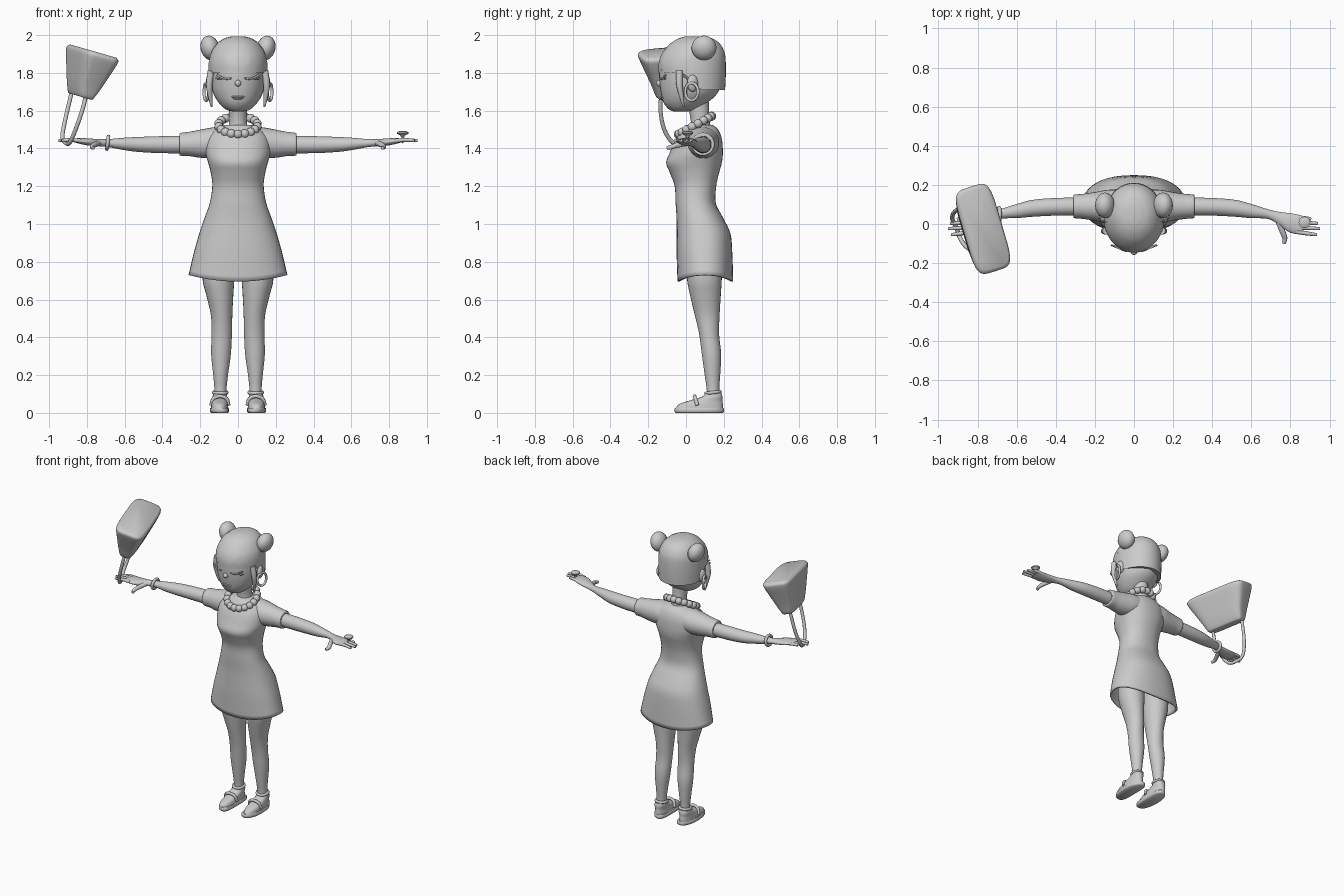
import bpy, bmesh, math
from mathutils import Vector, Matrix

if "Cube" in bpy.data.objects:
    bpy.data.objects.remove(bpy.data.objects["Cube"])

grey = bpy.data.materials.new("plain_grey")
grey.diffuse_color = (0.6, 0.6, 0.6, 1)
grey.use_nodes = True
grey.node_tree.nodes["Principled BSDF"].inputs["Base Color"].default_value = grey.diffuse_color


def finish(name, bm, angle=50):
    bmesh.ops.recalc_face_normals(bm, faces=bm.faces[:])
    me = bpy.data.meshes.new(name)
    bm.to_mesh(me)
    bm.free()
    ob = bpy.data.objects.new(name, me)
    bpy.context.collection.objects.link(ob)
    me.materials.append(grey)
    bpy.ops.object.select_all(action='DESELECT')
    ob.select_set(True)
    bpy.context.view_layer.objects.active = ob
    bpy.ops.object.shade_smooth_by_angle(angle=math.radians(angle))
    return ob


def spline(rows, steps):
    """Smooth interpolation through rows of numbers."""
    out = []
    for i in range(len(rows) - 1):
        p = [Vector(rows[min(max(j, 0), len(rows) - 1)]) for j in range(i - 1, i + 3)]
        for k in range(steps):
            t = k / steps
            m1, m2 = (p[2] - p[0]) / 2, (p[3] - p[1]) / 2
            out.append((2*t**3 - 3*t*t + 1)*p[1] + (t**3 - 2*t*t + t)*m1
                       + (3*t*t - 2*t**3)*p[2] + (t**3 - t*t)*m2)
    return out + [Vector(rows[-1])]


def loft(name, rows, axis='z', n=28, power=2.0, steps=4, side=1, warp=None, caps=(1, 1), keep=None):
    """Rows: position on axis, two centre values, two radii."""
    bm = bmesh.new()
    rings = []
    for t, a, b, ra, rb in spline([Vector(r) for r in rows], steps):
        ring = []
        for i in range(n):
            c, s = math.cos(2*math.pi*i/n), math.sin(2*math.pi*i/n)
            u = a + ra * math.copysign(abs(c) ** (2/power), c)
            v = b + rb * math.copysign(abs(s) ** (2/power), s)
            co = Vector((u, v, t) if axis == 'z' else (t, u, v))
            if warp:
                co = warp(co)
            ring.append(bm.verts.new((co.x * side, co.y, co.z)))
        rings.append(ring)
    for r0, r1 in zip(rings, rings[1:]):
        for i in range(n):
            bm.faces.new((r0[i], r0[(i+1) % n], r1[(i+1) % n], r1[i]))
    for on, ring in zip(caps, (rings[0], rings[-1])):
        if on:
            bm.faces.new(ring)
    if keep:
        bmesh.ops.delete(bm, geom=[v for v in bm.verts if not keep(v.co)], context='VERTS')
    return finish(name, bm)


def ball(name, loc, size, rot=None, seg=20):
    bm = bmesh.new()
    m = Matrix.Translation(loc) @ (rot or Matrix()) @ Matrix.Diagonal((*size, 1))
    bmesh.ops.create_uvsphere(bm, u_segments=seg, v_segments=seg * 2 // 3, radius=1, matrix=m)
    return finish(name, bm)


def tube(name, pts, r, closed=False, taper=None):
    cu = bpy.data.curves.new(name, 'CURVE')
    cu.dimensions = '3D'
    cu.bevel_depth, cu.bevel_resolution, cu.use_fill_caps = r, 3, True
    path = [Vector(p) for p in pts] if closed else spline([Vector(p) for p in pts], 4)
    sp = cu.splines.new('POLY')
    sp.points.add(len(path) - 1)
    for i, p in enumerate(path):
        sp.points[i].co = (*p, 1)
        sp.points[i].radius = taper(i / (len(path) - 1)) if taper else 1
    sp.use_cyclic_u = closed
    tmp = bpy.data.objects.new(name, cu)
    bpy.context.collection.objects.link(tmp)
    bpy.context.view_layer.update()
    bm = bmesh.new()
    bm.from_mesh(tmp.evaluated_get(bpy.context.evaluated_depsgraph_get()).to_mesh())
    bpy.data.objects.remove(tmp)
    bmesh.ops.remove_doubles(bm, verts=bm.verts[:], dist=1e-5)
    return finish(name, bm)


def hoop(name, c, u, v, r):
    c, u, v = Vector(c), Vector(u), Vector(v)
    return tube(name, [c + u*math.cos(k*math.pi/12) + v*math.sin(k*math.pi/12) for k in range(24)], r, True)


def span(z, rx, front, back):
    return (z, 0, (front + back) / 2, rx, (back - front) / 2)


# Dress with a raised hem at the sides
dress = loft("dress", [
    span(.695, .262, -.045, .25), span(.85, .232, -.05, .245), span(.95, .205, -.05, .235),
    span(1.03, .178, -.05, .198), span(1.11, .15, -.055, .158), span(1.2, .136, -.06, .16),
    span(1.27, .144, -.085, .175), span(1.325, .158, -.105, .19), span(1.38, .172, -.085, .195),
    span(1.45, .165, -.055, .19), span(1.5, .125, -.02, .17), span(1.525, .07, .0, .14)],
    n=40, power=2.25, caps=(0, 1),
    warp=lambda c: c + Vector((0, 0, .035 * (c.x / .262)**2 * max(0, 1 - (c.z - .695) / .2))))
hem = dress.modifiers.new("thickness", 'SOLIDIFY')
hem.thickness, hem.offset = .012, -1

# Neck and head
loft("neck", [(1.48, 0, .08, .056, .058), (1.55, 0, .075, .047, .05), (1.66, 0, .06, .05, .06)])
loft("head", [span(1.595, .02, -.06, .0), span(1.605, .062, -.088, .05), span(1.64, .1, -.118, .11),
              span(1.69, .13, -.132, .165), span(1.75, .143, -.14, .19), span(1.82, .144, -.14, .197),
              span(1.9, .13, -.11, .18), span(1.97, .06, -.02, .12)], n=36)

# Hair cap, lower at the back, and the fringe over the forehead
hair = [span(1.80, .151, -.142, .207), span(1.85, .152, -.141, .211), span(1.9, .143, -.124, .207),
        span(1.95, .115, -.085, .183), span(1.98, .078, -.04, .145), span(1.993, .035, .0, .1)]


def hairline(c):
    low = min(max((c.y + .01) / .08, 0), 1)
    return c - Vector((0, 0, .09 * low * max(0, 1 - (c.z - 1.8) / .1)))


def locks(c):
    gap = max(0, 1 - abs(abs(c.x) - .065) / .012) if c.y < 0 else 0
    return c + Vector((0, 0, .035 * gap * max(0, 1 - (c.z - 1.8) / .1)))


loft("hair", hair, n=40, warp=hairline)
fringe = [(z, x, y + .001, rx + .004, ry + .005) for z, x, y, rx, ry in hair]
loft("fringe", fringe, n=64, warp=locks, caps=(0, 0), keep=lambda c: c.y < .02)

# Face
ball("nose", (0, -.142, 1.745), (.017, .016, .017))
for z, w in ((1.674, .036), (1.665, .028)):
    ball("lip", (0, -.123, z), (w, .012, .006))

# Necklace
for k in range(18):
    a = 2 * math.pi * k / 18
    y = -math.cos(a)
    ball("necklace_bead", (.103 * math.sin(a), .048 + .088 * y, 1.523 + .048 * y), (.024,) * 3, seg=14)

for s in (-1, 1):
    def mx(*pts):
        return [(p[0] * s, p[1], p[2]) for p in pts]

    # Eyelids with lashes
    tube("eyelash", mx((.035, -.139, 1.772), (.06, -.132, 1.768), (.085, -.12, 1.775), (.112, -.108, 1.79)), .005)
    tube("outer_lash", mx((.08, -.122, 1.772), (.098, -.116, 1.768), (.118, -.108, 1.772)), .004)

    # Hair buns, side locks, ears and earrings
    ball("hair_bun", (.148 * s, .095, 1.932), (.05, .066, .066), Matrix.Rotation(.25 * s, 4, 'Y'))
    tube("side_lock", mx((.142, -.035, 1.81), (.152, -.035, 1.74), (.148, -.025, 1.68), (.14, -.012, 1.62)),
         .019, taper=lambda t: 1 - .8 * t * t)
    ball("ear", (.15 * s, .035, 1.745), (.02, .03, .045), Matrix.Rotation(.3 * s, 4, 'Z'))
    hoop("earring", (.168 * s, .03, 1.70), (.012 * s, .034, 0), (0, 0, .046), .008)

    # Sleeves and arms
    loft("sleeve", [(.06, .09, 1.435, .085, .08), (.13, .09, 1.43, .085, .082), (.2, .09, 1.425, .073, .074),
                    (.26, .09, 1.424, .064, .064), (.305, .09, 1.422, .06, .06), (.31, .09, 1.422, .05, .05)],
         'x', side=s)
    loft("arm", [(.24, .09, 1.42, .046, .046), (.4, .088, 1.42, .045, .045), (.52, .08, 1.421, .043, .04),
                 (.6, .066, 1.424, .036, .033), (.68, .052, 1.428, .025, .022), (.73, .034, 1.43, .03, .019),
                 (.79, .008, 1.434, .048, .019), (.84, -.002, 1.44, .05, .015), (.868, -.006, 1.442, .04, .009)],
         'x', side=s)
    # Fingers and thumb
    for y0, y1, tip in ((.034, .024, .905), (.01, .003, .94), (-.016, -.024, .95), (-.04, -.055, .935)):
        tube("finger", mx((.83, y0, 1.44), (.88, (y0+y1)/2, 1.445), (tip, y1, 1.442)), .011,
             taper=lambda t: 1 - .35 * t**3)
    tube("thumb", mx((.74, .01, 1.428), (.762, -.045, 1.418), (.772, -.075, 1.408), (.765, -.1, 1.403)), .015,
         taper=lambda t: 1 - .4 * t**2)

    # Legs
    loft("leg", [(.04, .095, .145, .034, .036), (.12, .093, .143, .032, .033), (.2, .092, .14, .039, .041),
                 (.31, .09, .135, .052, .051), (.42, .086, .122, .054, .053), (.52, .087, .112, .057, .066),
                 (.62, .096, .103, .071, .081), (.72, .104, .097, .085, .093), (.9, .1, .095, .085, .1)], side=s)

    # Shoes: sole, heel cup, toe cap and straps
    def foot(c):
        t = (c.y - .07) / .13
        return Vector((c.x + .004 - .012 * t * t, c.y, c.z))
    loft("shoe_sole", [(0, .095, .07, .044, .125), (.006, .095, .07, .05, .131), (.022, .095, .07, .05, .131),
                       (.027, .095, .07, .046, .127)], power=2.5, steps=1, side=s, warp=foot)
    loft("shoe_upper", [(.02, .097, .07, .046, .126), (.045, .097, .078, .044, .117), (.062, .097, .1, .041, .093),
                        (.085, .096, .138, .039, .055), (.105, .095, .145, .035, .042)], power=2.3, side=s)
    hoop("ankle_strap", (.094 * s, .143, .108), (.036, 0, 0), (0, .037, .004), .009)
    tube("foot_strap", mx((.05, .06, .04), (.06, .05, .075), (.095, .045, .088), (.13, .05, .075), (.142, .06, .04)),
         .01)

# Bracelet on one wrist, large jewelled ring on the other hand
hoop("bracelet", (-.69, .048, 1.43), (0, .035, 0), (.004, 0, .033), .01)
hoop("finger_ring", (.872, .008, 1.446), (0, .015, 0), (0, 0, .015), .004)
loft("ring_jewel", [(1.458, .872, .008, .008, .008), (1.468, .872, .008, .012, .012), (1.478, .872, .008, .03, .03),
                    (1.486, .872, .008, .03, .03), (1.493, .872, .008, .016, .016)], n=12, steps=1)

# Handbag held upside down, with its handle looped over the hand
place = (Matrix.Translation((-.835, -.025, 1.675)) @ Matrix.Rotation(math.radians(16), 4, 'Y')
         @ Matrix.Rotation(math.radians(17), 4, 'Z'))
loft("handbag", [(0, 0, 0, .03, .12), (.006, 0, 0, .042, .135), (.06, 0, 0, .062, .155), (.13, 0, 0, .08, .185),
                 (.215, 0, 0, .1, .222), (.238, 0, 0, .1, .224), (.25, 0, 0, .088, .21)],
     n=40, power=5, steps=3, warp=lambda c: place @ c)
tube("handbag_handle", [(-.80, -.13, 1.70), (-.825, -.135, 1.6), (-.86, -.115, 1.5), (-.89, -.07, 1.432),
                        (-.91, -.015, 1.428), (-.93, .03, 1.46), (-.915, .065, 1.55), (-.88, .08, 1.70)], .011)
